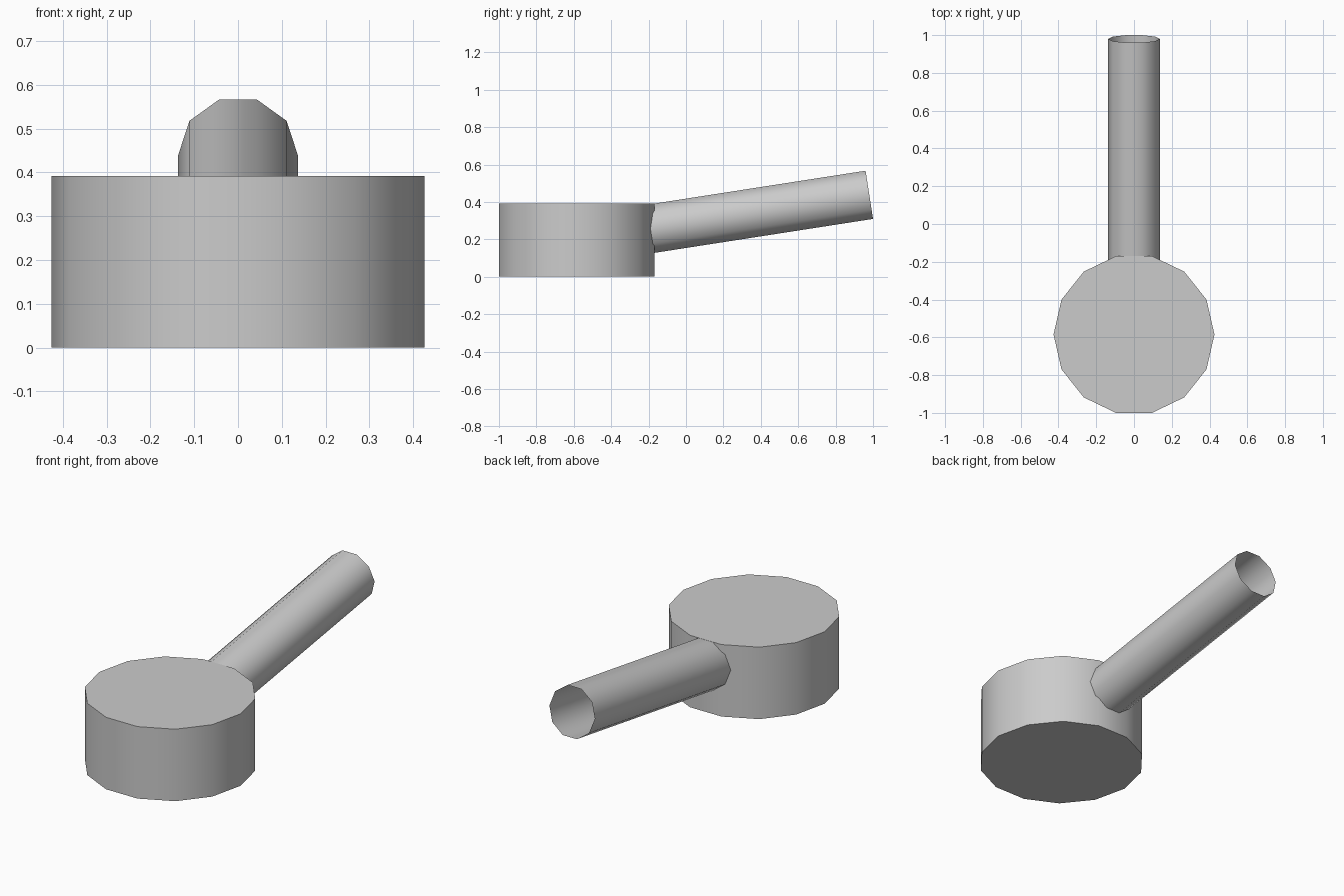
import bpy
import math
from mathutils import Vector

if "Cube" in bpy.data.objects:
    bpy.data.objects.remove(bpy.data.objects["Cube"])

grey = bpy.data.materials.new("plain grey")
grey.diffuse_color = (0.6, 0.6, 0.6, 1)
grey.use_nodes = True
grey.node_tree.nodes["Principled BSDF"].inputs["Base Color"].default_value = grey.diffuse_color


def cylinder(name, sides, radius, start, end, fill, turn):
    """Smooth-sided prism running from start to end."""
    start, end = Vector(start), Vector(end)
    axis = end - start
    bpy.ops.mesh.primitive_cylinder_add(
        vertices=sides, radius=radius, depth=axis.length, end_fill_type=fill)
    ob = bpy.context.object
    ob.name = name
    ob.data.materials.append(grey)
    # turn corners onto the x axis, then tilt about x towards the target
    ob.rotation_euler = (-math.atan2(axis.y, axis.z), 0, turn)
    ob.rotation_mode = 'XYZ'
    if axis.y:
        ob.rotation_euler.z = 0
        for v in ob.data.vertices:
            x, y = v.co.x, v.co.y
            v.co.x = x * math.cos(turn) - y * math.sin(turn)
            v.co.y = x * math.sin(turn) + y * math.cos(turn)
    ob.location = (start + end) / 2
    bpy.ops.object.shade_smooth_by_angle(angle=math.radians(60))
    return ob


# round body with fourteen sides
cylinder("body", 14, 0.426, (0, -0.585, 0), (0, -0.585, 0.392), 'NGON', math.pi / 2)

# hollow, upward-sloping handle with ten sides, open at the far end
cylinder("handle", 10, 0.137, (0, -0.23, 0.25), (0, 0.98, 0.438), 'NOTHING', math.pi / 2)
